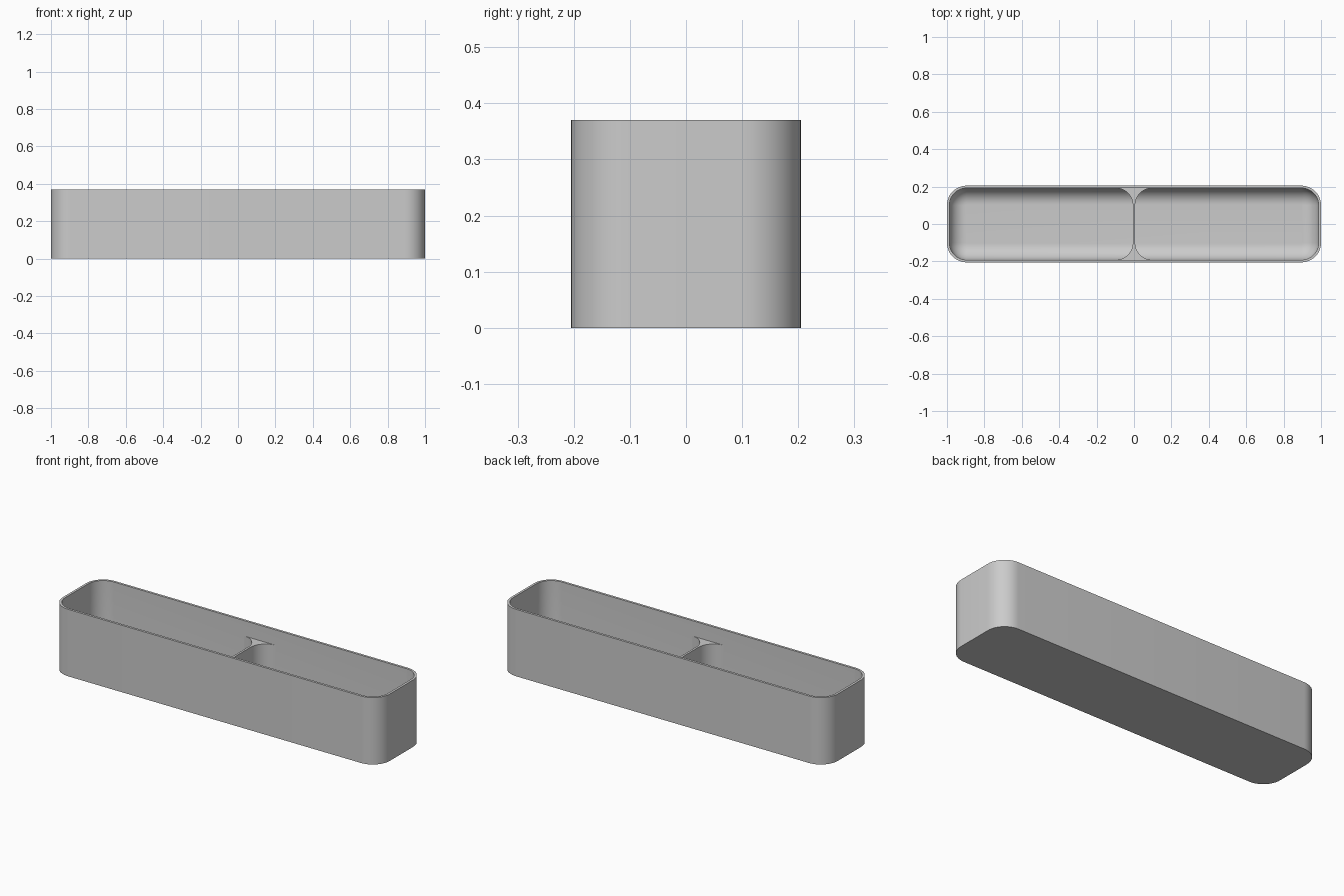
import bpy, bmesh, math

if "Cube" in bpy.data.objects:
    bpy.data.objects.remove(bpy.data.objects["Cube"])

HX, HY, H = 1.0, 0.205, 0.37      # half length, half width, height
WALL, RADIUS, FILLET = 0.013, 0.105, 0.088
DIVIDER_TOP, DIVIDER_HALF = 0.285, 0.006
SEG = 12

grey = bpy.data.materials.new("light grey")
grey.diffuse_color = (0.6, 0.6, 0.6, 1)
grey.use_nodes = True
grey.node_tree.nodes["Principled BSDF"].inputs["Base Color"].default_value = grey.diffuse_color


def rounded_loop(bm, inset, z):
    """Ring of vertices around a rounded rectangle, inset from the outer wall."""
    r = RADIUS - inset
    verts = []
    for k, (sx, sy) in enumerate([(1, 1), (-1, 1), (-1, -1), (1, -1)]):
        for i in range(SEG + 1):
            a = (k + i / SEG) * math.pi / 2
            verts.append(bm.verts.new((sx * (HX - RADIUS) + r * math.cos(a),
                                       sy * (HY - RADIUS) + r * math.sin(a), z)))
    return verts


def finish(bm, name):
    bmesh.ops.recalc_face_normals(bm, faces=bm.faces)
    mesh = bpy.data.meshes.new(name)
    bm.to_mesh(mesh)
    bm.free()
    mesh.materials.append(grey)
    obj = bpy.data.objects.new(name, mesh)
    bpy.context.collection.objects.link(obj)
    bpy.ops.object.select_all(action='DESELECT')
    obj.select_set(True)
    bpy.context.view_layer.objects.active = obj
    bpy.ops.object.shade_smooth_by_angle(angle=math.radians(35))


# Tray shell: outer wall, rim, inner wall and rounded transition to the floor
bm = bmesh.new()
levels = [(0, 0), (0, H), (WALL, H)]
for i in range(SEG + 1):
    a = i / SEG * math.pi / 2
    levels.append((WALL + FILLET * (1 - math.cos(a)),
                   WALL + FILLET * (1 - math.sin(a))))
rings = [rounded_loop(bm, inset, z) for inset, z in levels]
for lower, upper in zip(rings, rings[1:]):
    n = len(lower)
    for i in range(n):
        j = (i + 1) % n
        bm.faces.new((lower[i], lower[j], upper[j], upper[i]))
bm.faces.new(rings[0])
bm.faces.new(rings[-1])
finish(bm, "tray")

# Divider: thin wall, lower than the rim, flaring with concave arcs at both ends
bm = bmesh.new()
r = RADIUS - WALL
inner_y = HY - WALL
quarter = [(DIVIDER_HALF + r * (1 - math.cos(i / SEG * math.pi / 2)),
            inner_y - r + r * math.sin(i / SEG * math.pi / 2)) for i in range(SEG + 1)]
quarter.append((DIVIDER_HALF + r, inner_y + WALL / 2))
side = [(x, -y) for x, y in reversed(quarter)] + quarter
outline = side + [(-x, y) for x, y in reversed(side)]
base = bm.faces.new([bm.verts.new((x, y, WALL / 2)) for x, y in outline])
top = bmesh.ops.extrude_face_region(bm, geom=[base])["geom"]
for v in top:
    if isinstance(v, bmesh.types.BMVert):
        v.co.z = DIVIDER_TOP
finish(bm, "divider")
